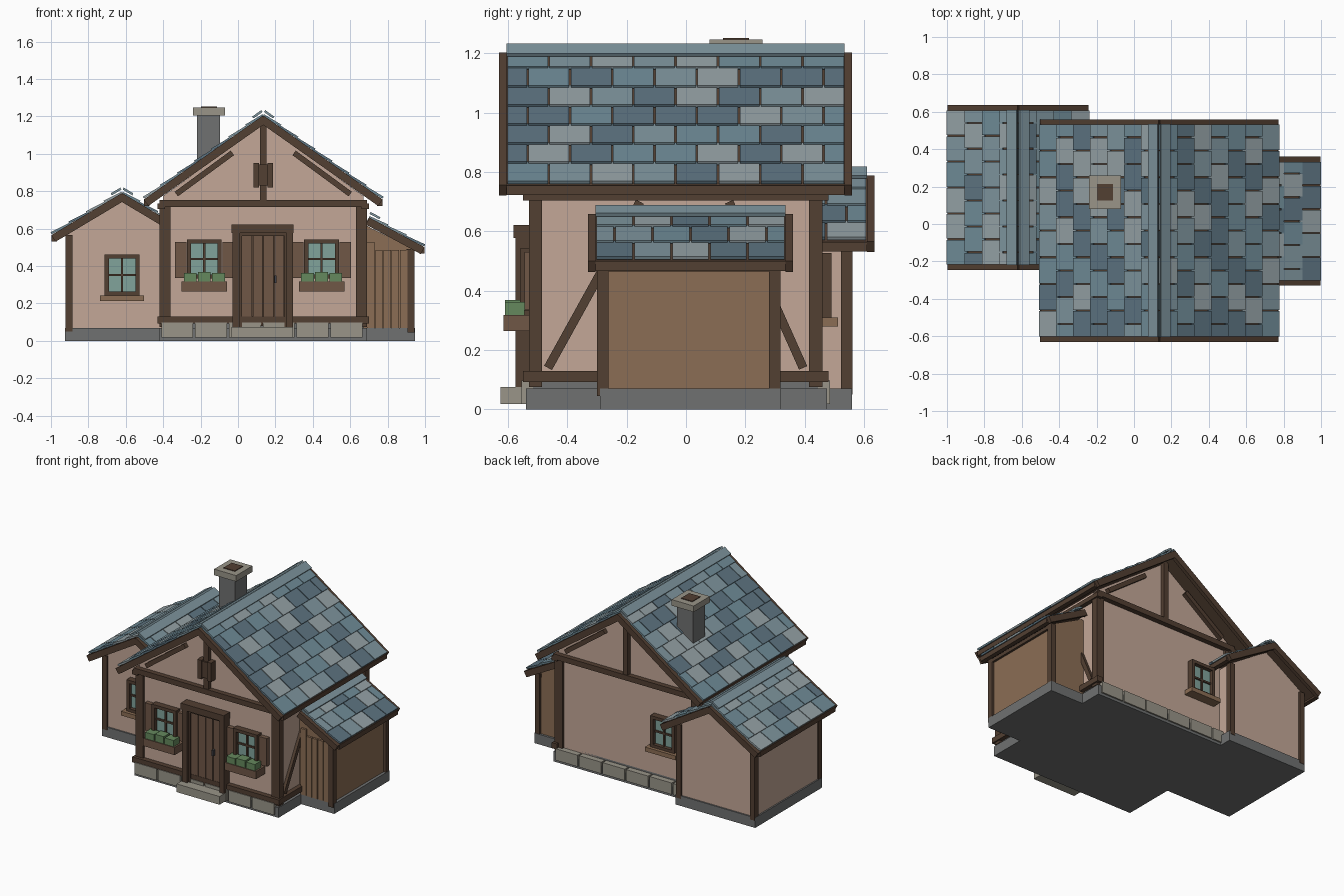
import bpy, bmesh, random
from mathutils import Matrix, Vector as V

if "Cube" in bpy.data.objects:
    bpy.data.objects.remove(bpy.data.objects["Cube"])

random.seed(4)
COL = dict(plaster=(.55, .39, .31), timber=(.085, .05, .032), plank=(.26, .155, .09),
           door=(.16, .095, .062), stone=(.32, .30, .25), base=(.16, .165, .165),
           glass=(.22, .37, .33), leaf=(.13, .25, .11), iron=(.06, .06, .07),
           slate_a=(.16, .26, .31), slate_b=(.30, .36, .38), slate_c=(.11, .175, .22),
           slate_d=(.21, .30, .34))
MAT = {}
for k, c in COL.items():
    MAT[k] = bpy.data.materials.new(k)
    MAT[k].diffuse_color = (*c, 1)


def finish(name, bm, mat):
    bmesh.ops.recalc_face_normals(bm, faces=bm.faces)
    me = bpy.data.meshes.new(name)
    bm.to_mesh(me)
    bm.free()
    me.materials.append(MAT[mat])
    ob = bpy.data.objects.new(name, me)
    bpy.context.collection.objects.link(ob)
    return ob


def box(x0, x1, y0, y1, z0, z1):
    return (Matrix.Translation(((x0 + x1) / 2, (y0 + y1) / 2, (z0 + z1) / 2))
            @ Matrix.Diagonal((x1 - x0, y1 - y0, z1 - z0, 1)))


def beam(a, b, thick, depth, axis=(0, 1, 0)):
    """Box running from a to b; depth is measured along axis."""
    a, b, ax = V(a), V(b), V(axis)
    d = b - a
    n = d.normalized().cross(ax)
    m = Matrix((d, ax * depth, n * thick)).transposed().to_4x4()
    return Matrix.Translation((a + b) / 2) @ m


def build(name, parts, mat):
    bm = bmesh.new()
    for m in parts:
        bmesh.ops.create_cube(bm, size=1, matrix=m)
    return finish(name, bm, mat)


def prism(name, pts, y0, y1, mat):
    bm = bmesh.new()
    f = bm.faces.new([bm.verts.new((x, y0, z)) for x, z in pts])
    r = bmesh.ops.extrude_face_region(bm, geom=[f])
    bmesh.ops.translate(bm, vec=(0, y1 - y0, 0),
                        verts=[v for v in r['geom'] if isinstance(v, bmesh.types.BMVert)])
    return finish(name, bm, mat)


def roof(name, rx, rz, run, ez, y0, y1, rows, cols, sides):
    """Shingled roof: ridge (rx, rz), eave at rx +- run, height ez."""
    slates = {k: [] for k in ('slate_a', 'slate_b', 'slate_c', 'slate_d')}
    wood, deck, cap = [], [], []
    ym, i0, i1 = (y0 + y1) / 2, y0 + .025, y1 - .025
    for s in sides:
        ridge, eave = V((rx, ym, rz)), V((rx + s * run, ym, ez))
        u = (ridge - eave).normalized()
        n = V((s * u.z, 0, abs(u.x)))
        step = (ridge - eave).length / rows
        deck.append(beam(eave - n * .018, ridge - n * .018, .03, i1 - i0))
        for y in (y0 + .0125, y1 - .0125):
            o = V((0, y - ym, 0)) - n * .02
            wood.append(beam(eave + o, ridge + o + u * -.004, .042, .025))
        wood.append(box(*sorted((eave.x, eave.x - s * .03)), i0, i1, ez - .033, ez))
        w = (i1 - i0) / cols
        for r in range(rows):
            p = i0 - (w / 2 if r % 2 else 0)
            while p < i1 - .01:
                a, b = max(p, i0), min(p + w, i1)
                p += w
                o = V((0, (a + b) / 2 - ym, 0))
                lo = eave + u * (r * step + .004) + n * .010 + o
                hi = eave + u * min((r + 1.15) * step, rows * step) + n * .002 + o
                slates[random.choice(list(slates))].append(beam(lo, hi, .012, b - a - .006))
        top = ridge + n * .012 + V((0, 0, .014))
        cap.append(beam(top - u * .06, top, .012, i1 - i0))
    build(name + '_deck', deck, 'timber')
    build(name + '_bargeboards', wood, 'timber')
    build(name + '_ridge_cap', cap, 'slate_d')
    for k, v in slates.items():
        build(name + '_shingles_' + k[-1], v, k)


def window(name, x, z, y, s, h=.21, sill=True):
    """Window facing s along y, centred at x, z."""
    def b(x0, x1, z0, z1, d0, d1):
        ya, yb = sorted((y + s * d0, y + s * d1))
        return box(x + x0, x + x1, ya, yb, z + z0, z + z1)
    k, t = h / 2, .022
    build(name + '_glass', [b(-.08, .08, -k + .01, k - .01, -.01, .018)], 'glass')
    build(name + '_frame', [b(-.093, -.093 + t, -k, k, -.01, .045), b(.093 - t, .093, -k, k, -.01, .045),
                            b(-.093, .093, k - t, k, -.01, .045), b(-.093, .093, -k, -k + t, -.01, .045),
                            b(-.006, .006, -k, k, 0, .028), b(-.09, .09, -.006, .006, 0, .028)], 'timber')
    if sill:
        build(name + '_sill', [b(-.118, .118, -k - .028, -k + .002, -.01, .068)], 'plank')


CX = .135                       # main ridge line
YF, YB = -.515, .445            # main front and back wall planes

# foundations and stone courses
build('foundation', [box(-.42, .69, -.54, .475, 0, .07), box(-.925, -.31, -.175, .56, 0, .07),
                     box(.6, .945, -.29, .32, 0, .07)], 'base')
stones = []
for i in range(6):
    x = -.41 + i * .181
    for y0, y1 in ((-.555, -.5), (.43, .485)):
        stones.append(box(x, x + .17, y0, y1, .018, .098))
build('stone_course', stones, 'stone')
build('plinth', [box(-.4, .67, YF, YB, .05, .11)], 'base')
build('door_step', [box(-.035, .295, -.625, -.54, .018, .075)], 'stone')

# walls
prism('main_walls', [(-.4, .09), (.67, .09), (.67, .775), (CX, 1.16), (-.4, .775)], YF, YB, 'plaster')
prism('wing_walls', [(-.915, .07), (-.325, .07), (-.325, .565), (-.62, .755), (-.915, .565)], -.165, .55, 'plaster')
prism('shed_walls', [(.6, .07), (.925, .07), (.925, .495), (.69, .615), (.6, .615)], -.28, .305, 'plank')

# main timber frame
posts = [box(x, x + .06, y, y + .045, .075, .73) for x in (-.42, .63) for y in (-.53, .415)]
rails, braces = [], []
for x in (-.43, .66):
    rails += [box(x, x + .04, -.55, .48, .092, .13), box(x, x + .04, -.55, .48, .705, .735)]
    xc = -.405 if x < 0 else .675
    braces += [beam((xc, -.035 - s * .43, .14), (xc, -.005 - s * .15, .7), .03, .03, (1, 0, 0)) for s in (-1, 1)]
rails.append(box(-.42, .69, -.55, -.5, .094, .13))
for y0, y1 in ((-.55, -.5), (.43, .48)):
    rails += [box(-.42, .69, y0, y1, .715, .752), box(CX - .018, CX + .018, y0 + .005, y1 - .005, .74, 1.17)]
    braces += [beam((CX + s * .465, (y0 + y1) / 2, .785), (CX + s * .165, (y0 + y1) / 2, 1.005), .03, .04)
               for s in (-1, 1)]
build('main_posts', posts, 'timber')
build('main_rails', rails, 'timber')
build('main_braces', braces, 'timber')
build('gable_vent', [box(CX - .053, CX - .022, -.565, -.5, .82, .952),
                     box(CX + .022, CX + .053, -.565, -.5, .82, .952),
                     box(CX - .025, CX + .025, -.555, -.5, .83, .942)], 'timber')

# wing and shed posts, shed planks
build('wing_posts', [box(x, x + .038, y, y + .04, .05, .565)
                     for x in (-.923, -.355) for y in (-.178, .522)], 'timber')
build('shed_posts', [box(.905, .943, y, y + .038, .045, .49) for y in (-.3, .28)]
      + [box(.9, .94, -.29, .31, .465, .49)], 'timber')
build('shed_planks', [box(.69 + i * .044, .729 + i * .044, -.295, -.27, .07, .53 if i == 0 else .485)
                      for i in range(5)], 'plank')

# roofs
roof('main_roof', CX, 1.205, .638, .755, -.63, .56, 7, 8, (-1, 1))
roof('wing_roof', -.62, .79, .377, .565, -.245, .635, 4, 6, (-1, 1))
roof('shed_roof', .70, .66, .297, .5, -.33, .36, 3, 5, (1,))

# chimney
build('chimney_stack', [box(-.22, -.095, .105, .235, .8, 1.21)], 'base')
build('chimney_cap', [box(-.24, -.07, .08, .258, 1.205, 1.247)], 'stone')
build('chimney_flue', [box(-.198, -.112, .125, .213, 1.2, 1.252)], 'timber')

# door
build('door_frame', [box(-.03, .01, -.575, -.5, .075, .59), box(.26, .295, -.575, -.5, .075, .59),
                     box(-.035, .298, -.582, -.5, .578, .622), box(.005, .022, -.558, -.5, .075, .58),
                     box(.248, .265, -.558, -.5, .075, .58), box(.01, .26, -.558, -.5, .56, .58),
                     box(.01, .26, -.535, -.5, .08, .57)], 'timber')
build('door_planks', [box(.022 + i * .057, .075 + i * .057, -.548, -.52, .085, .56) for i in range(4)], 'door')
build('door_handle', [box(.195, .207, -.57, -.54, .31, .35)], 'iron')

# windows, shutters and flower boxes
for side, x in (('left', -.18), ('right', .447)):
    window('front_window_' + side, x, .438, YF, -1, sill=False)
    build('shutters_' + side, [box(x + s * .126 - .03, x + s * .126 + .03, -.545, -.51, .335, .53)
                               for s in (-1, 1)], 'door')
    build('flower_box_' + side, [box(x - .122, x + .122, -.615, -.51, .265, .318)], 'door')
    build('flowers_' + side, [box(x + i * .076 - .034, x + i * .076 + .034, -.61, -.545, .3, .368 - .006 * abs(i))
                              for i in (-1, 0, 1)], 'leaf')
window('wing_window', -.62, .352, -.165, -1, .22)
window('back_window', -.16, .418, YB, 1, .22)

for m in bpy.data.materials:
    if m.users and not m.is_grease_pencil:
        m.use_nodes = True
        m.node_tree.nodes["Principled BSDF"].inputs["Base Color"].default_value = m.diffuse_color
